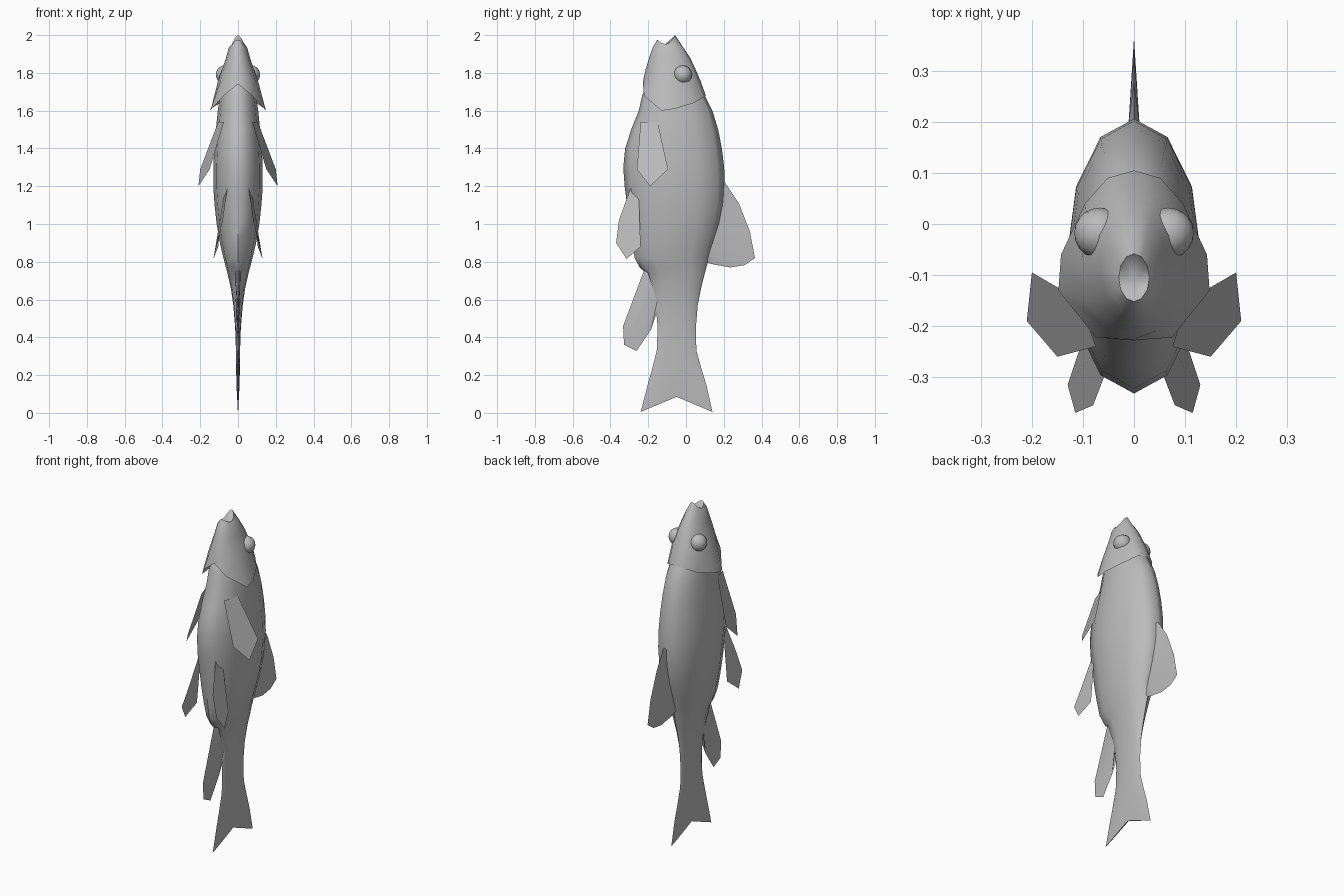
import bpy, bmesh, math

if "Cube" in bpy.data.objects:
    bpy.data.objects.remove(bpy.data.objects["Cube"])

grey = bpy.data.materials.new("fish_grey")
grey.diffuse_color = (0.5, 0.5, 0.5, 1)
grey.use_nodes = True
grey.node_tree.nodes["Principled BSDF"].inputs["Base Color"].default_value = grey.diffuse_color
SIDES = 12


def make_object(name, verts, faces, angle=60):
    mesh = bpy.data.meshes.new(name)
    mesh.from_pydata(verts, [], faces)
    bm = bmesh.new()
    bm.from_mesh(mesh)
    bmesh.ops.recalc_face_normals(bm, faces=bm.faces)
    bm.to_mesh(mesh)
    bm.free()
    obj = bpy.data.objects.new(name, mesh)
    bpy.context.collection.objects.link(obj)
    mesh.materials.append(grey)
    bpy.ops.object.select_all(action='DESELECT')
    obj.select_set(True)
    bpy.context.view_layer.objects.active = obj
    bpy.ops.object.shade_smooth_by_angle(angle=math.radians(angle))
    return obj


def ring(z, front, back, width):
    """Oval section, starting at the back ridge."""
    mid, half = (front + back) / 2, (back - front) / 2
    pts = []
    for i in range(SIDES):
        a = 2 * math.pi * i / SIDES
        pts.append((width * math.sin(a), mid + half * math.cos(a), z))
    return pts


def mirrored_ring(half):
    """Full ring from its right half, back ridge to front ridge."""
    return half + [(-x, y, z) for x, y, z in half[-2:0:-1]]


def loft(name, rings, start=None, end=None):
    verts = [p for r in rings for p in r]
    faces = []
    for k in range(len(rings) - 1):
        for i in range(SIDES):
            j = (i + 1) % SIDES
            a, b = k * SIDES, (k + 1) * SIDES
            faces.append((a + i, a + j, b + j, b + i))
    for tip, base in ((start, 0), (end, (len(rings) - 1) * SIDES)):
        if tip:
            verts.append(tip)
            faces += [(base + i, base + (i + 1) % SIDES, len(verts) - 1)
                      for i in range(SIDES)]
    return make_object(name, verts, faces)


# Body and tail: z, front y, back y, half width
sections = [
    (1.76, -0.20, 0.05, 0.065), (1.68, -0.232, 0.10, 0.095),
    (1.60, -0.25, 0.14, 0.107), (1.50, -0.29, 0.17, 0.117),
    (1.40, -0.322, 0.19, 0.126), (1.30, -0.332, 0.202, 0.131),
    (1.20, -0.325, 0.206, 0.131), (1.10, -0.312, 0.20, 0.124),
    (1.00, -0.30, 0.18, 0.113), (0.90, -0.285, 0.148, 0.096),
    (0.82, -0.272, 0.122, 0.077), (0.77, -0.245, 0.108, 0.064),
    (0.74, -0.21, 0.10, 0.056), (0.66, -0.185, 0.08, 0.038),
    (0.57, -0.16, 0.062, 0.025), (0.45, -0.15, 0.052, 0.015),
    (0.33, -0.155, 0.055, 0.011), (0.23, -0.18, 0.083, 0.010),
    (0.14, -0.205, 0.11, 0.008)]
rings = [ring(*s) for s in sections]
# Forked trailing edge of the tail
rings.append([(x, y, 0.085 - 0.08 * abs((y + 0.05) / 0.19))
              for x, y, z in ring(0, -0.24, 0.14, 0.003)])
loft("body", rings, (0, -0.08, 1.80), (0, -0.05, 0.085))

# Head with open mouth and flared gill covers
mouth = []
for x, y, z in ring(0, -0.152, -0.058, 0.03):
    c = (y + 0.105) / 0.047
    mouth.append((x, y, 1.952 + (0.048 if c > 0 else 0.023) * c * c))
gill = mirrored_ring([
    (0, 0.105, 1.68), (0.052, 0.09, 1.67), (0.096, 0.04, 1.64),
    (0.143, -0.06, 1.61), (0.148, -0.13, 1.60), (0.075, -0.222, 1.68),
    (0, -0.228, 1.74)])
head = [mouth, ring(1.935, -0.176, -0.015, 0.048),
        ring(1.88, -0.195, 0.022, 0.064), ring(1.82, -0.213, 0.05, 0.084),
        ring(1.765, -0.226, 0.074, 0.104), gill]
loft("head", head, (0, -0.115, 1.945))


# Middle fins: a thin wedge from a buried root to a sharp edge
def middle_fin(name, root, edge, thick):
    n = len(root)
    verts = [(s * thick, y, z) for s in (1, -1) for y, z in root]
    verts += [(0, y, z) for y, z in edge]
    faces = []
    for i in range(n - 1):
        for base in (0, n):
            faces.append((base + i, base + i + 1, 2 * n + i + 1, 2 * n + i))
    return make_object(name, verts, faces, 100)


middle_fin("dorsal_fin",
           [(0.18, 1.24), (0.17, 1.14), (0.16, 1.04), (0.14, 0.95),
            (0.12, 0.89), (0.105, 0.85), (0.09, 0.82), (0.08, 0.79)],
           [(0.203, 1.225), (0.28, 1.11), (0.338, 0.96), (0.365, 0.82),
            (0.31, 0.782), (0.235, 0.77), (0.15, 0.785), (0.09, 0.80)], 0.013)
middle_fin("anal_fin",
           [(-0.20, 0.78), (-0.18, 0.72), (-0.165, 0.67), (-0.155, 0.63),
            (-0.15, 0.60), (-0.145, 0.56)],
           [(-0.22, 0.76), (-0.333, 0.46), (-0.328, 0.36), (-0.262, 0.328),
            (-0.185, 0.44), (-0.178, 0.56)], 0.013)

# Paired fins and eyes, mirrored left and right
pectoral = [(0.075, -0.24, 1.54), (0.15, -0.26, 1.29), (0.21, -0.19, 1.20),
            (0.20, -0.095, 1.29), (0.105, -0.15, 1.54)]
pelvic = [(0.055, -0.29, 1.20), (0.08, -0.355, 1.02), (0.115, -0.37, 0.90),
          (0.13, -0.315, 0.815), (0.105, -0.24, 0.88), (0.075, -0.25, 1.15)]
for side, s in (("right", 1), ("left", -1)):
    for name, outline in (("pectoral_fin", pectoral), ("pelvic_fin", pelvic)):
        make_object(f"{side}_{name}", [(s * x, y, z) for x, y, z in outline],
                    [tuple(range(len(outline)))])
    bpy.ops.mesh.primitive_uv_sphere_add(
        segments=16, ring_count=10, radius=0.05,
        location=(s * 0.067, -0.018, 1.79), rotation=(0, math.pi / 2, 0))
    eye = bpy.context.object
    eye.name = f"{side}_eye"
    eye.data.materials.append(grey)
    bpy.ops.object.shade_smooth_by_angle()
